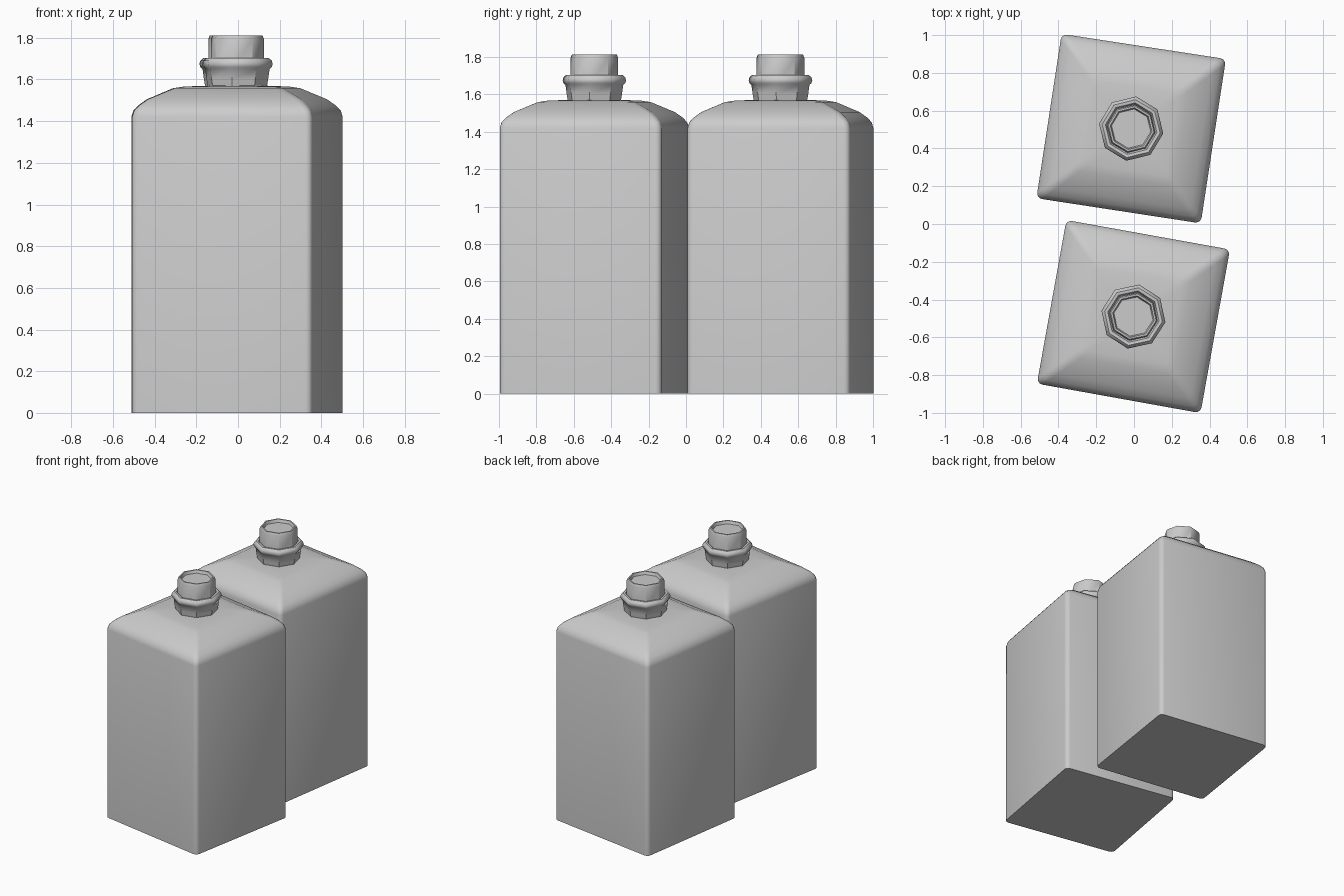
import bpy, bmesh
from math import sin, cos, pi, radians

if "Cube" in bpy.data.objects:
    bpy.data.objects.remove(bpy.data.objects["Cube"])


def square_ring(half, r, z):
    # square cross-section with rounded corners
    pts = []
    for k in range(4):
        mid = pi / 4 + k * pi / 2
        cx = (half - r) * (1 if cos(mid) > 0 else -1)
        cy = (half - r) * (1 if sin(mid) > 0 else -1)
        for i in range(4):
            a = k * pi / 2 + i * pi / 6
            pts.append((cx + r * cos(a), cy + r * sin(a), z))
    return pts


def round_ring(r, z, sides=8):
    return [(r * cos(2 * pi * i / sides), r * sin(2 * pi * i / sides), z)
            for i in range(sides)]


def loft(name, rings, loc, turn, angle):
    # skin stacked rings and cap both ends
    bm = bmesh.new()
    loops = [[bm.verts.new(p) for p in ring] for ring in rings]
    n = len(loops[0])
    for a, b in zip(loops, loops[1:]):
        for i in range(n):
            j = (i + 1) % n
            bm.faces.new((a[i], a[j], b[j], b[i]))
    bm.faces.new(loops[0][::-1])
    bm.faces.new(loops[-1])
    me = bpy.data.meshes.new(name)
    bm.to_mesh(me)
    bm.free()
    ob = bpy.data.objects.new(name, me)
    bpy.context.collection.objects.link(ob)
    ob.location = loc
    ob.rotation_euler.z = turn
    bpy.ops.object.select_all(action='DESELECT')
    ob.select_set(True)
    bpy.context.view_layer.objects.active = ob
    bpy.ops.object.shade_smooth_by_angle(angle=radians(angle))
    return ob


# half-width, corner radius, height
BODY = [(.44, .03, 0), (.44, .03, 1.42), (.432, .03, 1.45), (.412, .03, 1.475),
        (.375, .03, 1.505), (.265, .03, 1.558), (.22, .03, 1.566), (.13, .03, 1.57)]
# radius, height
COLLAR = [(.143, 1.56), (.15, 1.60), (.157, 1.65), (.168, 1.66), (.172, 1.675),
          (.168, 1.69), (.155, 1.702), (.138, 1.70), (.130, 1.685)]
CAP = [(.129, 1.66), (.129, 1.795), (.122, 1.812), (.112, 1.812), (.105, 1.79)]

for tag, x, y, turn in (("back", -.015, .505, -8.7), ("front", -.003, -.49, -10.2)):
    loc, t = (x, y, 0), radians(turn)
    # square bottle with sloped shoulders
    loft(tag + "_bottle_body", [square_ring(*p) for p in BODY], loc, t, 50)
    # flared neck with rolled ring
    loft(tag + "_neck_collar", [round_ring(*p) for p in COLLAR], loc, t, 44)
    # eight-sided cap with a shallow recess
    loft(tag + "_cap", [round_ring(*p) for p in CAP], loc, t, 44)
